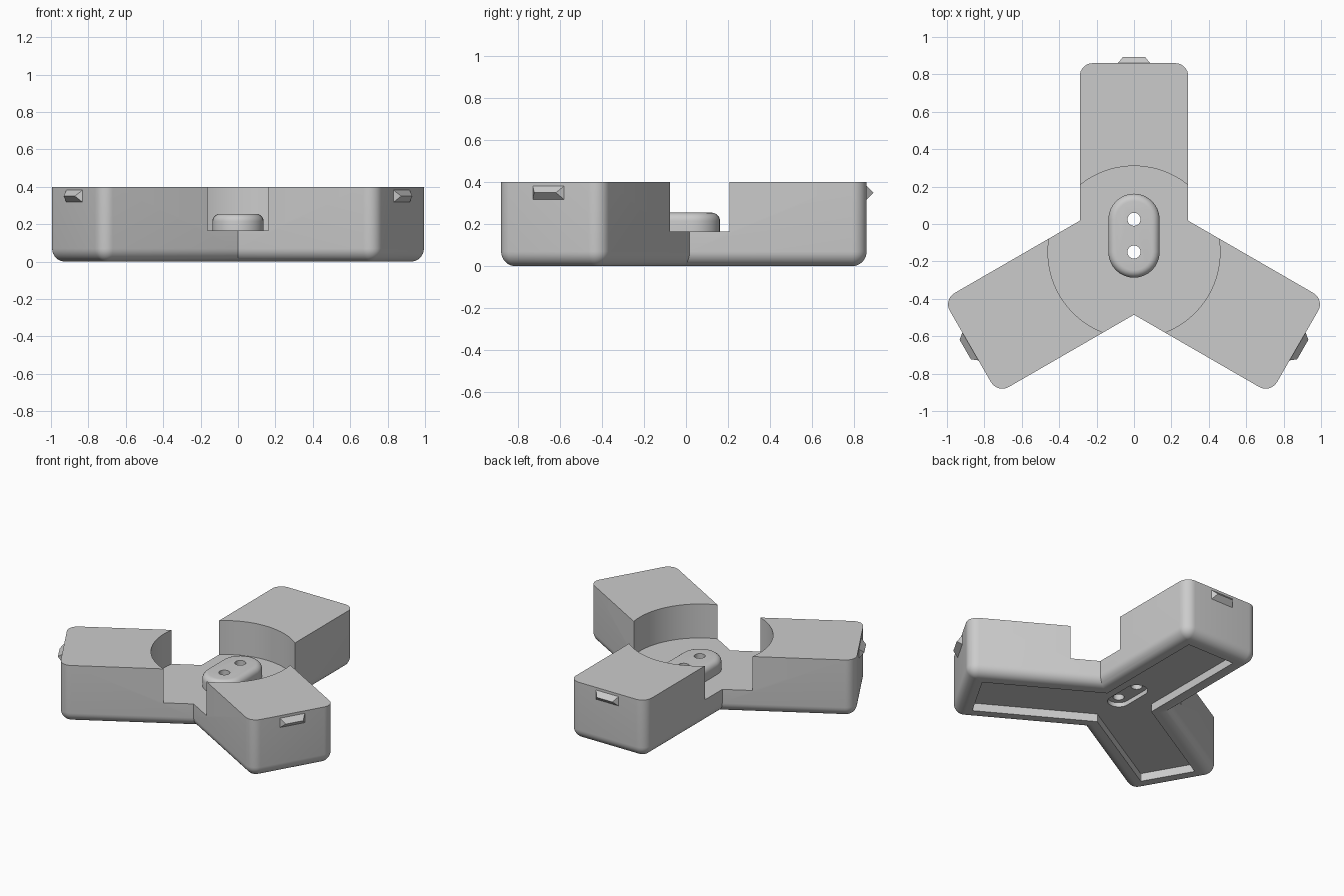
import bpy, bmesh, math
from mathutils import Matrix, Vector

if "Cube" in bpy.data.objects:
    bpy.data.objects.remove(bpy.data.objects["Cube"])

CY = -0.15            # hub centre on y
H, L, R = 0.29, 1.01, 0.07   # arm half width, arm length, fillet radius
TOP, FLOOR = 0.40, 0.165

grey = bpy.data.materials.new("light grey plastic")
grey.diffuse_color = (0.6, 0.6, 0.6, 1)
grey.use_nodes = True
grey.node_tree.nodes["Principled BSDF"].inputs["Base Color"].default_value = grey.diffuse_color


def tri_outline(h, l, r, n=8):
    """Three-armed outline with rounded arm ends, counter-clockwise."""
    pts = []
    for k in range(3):
        rot = Matrix.Rotation(math.radians(120 * k), 2)
        arm = [(h, h / math.sqrt(3))]
        for sx, a0 in ((1, 0), (-1, 90)):
            for i in range(n + 1):
                a = math.radians(a0 + 90 * i / n)
                arm.append((sx * (h - r) + r * math.cos(a), l - r + r * math.sin(a)))
        pts += [rot @ Vector(p) + Vector((0, CY)) for p in arm]
    return pts


def capsule_outline(r, y0, y1, n=16):
    """Slot outline between two end centres."""
    pts = []
    for yc, a0 in ((y1, 0), (y0, 180)):
        for i in range(n + 1):
            a = math.radians(a0 + 180 * i / n)
            pts.append((r * math.cos(a), yc + r * math.sin(a)))
    return pts


def loft(name, rings):
    """Join (outline, z) rings into a closed solid."""
    bm = bmesh.new()
    loops = [[bm.verts.new((p[0], p[1], z)) for p in pts] for pts, z in rings]
    for a, b in zip(loops, loops[1:]):
        for i in range(len(a)):
            j = (i + 1) % len(a)
            bm.faces.new((a[i], a[j], b[j], b[i]))
    bm.faces.new(loops[0][::-1])
    bm.faces.new(loops[-1])
    bmesh.ops.recalc_face_normals(bm, faces=bm.faces)
    me = bpy.data.meshes.new(name)
    bm.to_mesh(me)
    bm.free()
    ob = bpy.data.objects.new(name, me)
    bpy.context.collection.objects.link(ob)
    me.materials.append(grey)
    return ob


def circle(r, y, n):
    return [(r * math.cos(2 * math.pi * i / n), y + r * math.sin(2 * math.pi * i / n))
            for i in range(n)]


def activate(ob):
    bpy.ops.object.select_all(action='DESELECT')
    ob.select_set(True)
    bpy.context.view_layer.objects.active = ob


def cut(ob, cutters):
    activate(ob)
    for c in cutters:
        m = ob.modifiers.new("cut", 'BOOLEAN')
        m.operation, m.solver, m.object = 'DIFFERENCE', 'EXACT', c
        bpy.ops.object.modifier_apply(modifier=m.name)


def smooth(ob):
    activate(ob)
    bpy.ops.object.shade_smooth_by_angle(angle=math.radians(30))


# Body: underside recess, rounded lower edge, straight walls
rings = [(tri_outline(0.18, 0.90, 0.004), 0.055),
         (tri_outline(0.18, 0.90, 0.004), 0.0)]
for i in range(9):
    a = math.radians(90 * i / 8)
    d = R * (1 - math.sin(a))
    rings.append((tri_outline(H - d, L - d, max(R - d, 0.004)), R * (1 - math.cos(a))))
rings.append((tri_outline(H, L, R), TOP))
body = loft("three_arm_body", rings)

# Central post with a rounded top edge
Y0, Y1 = -0.15, 0.025
post_rings = [(capsule_outline(0.137, Y0, Y1), FLOOR - 0.01)]
for i in range(7):
    a = math.radians(90 * i / 6)
    post_rings.append((capsule_outline(0.137 - 0.04 * (1 - math.cos(a)), Y0, Y1),
                       0.215 + 0.04 * math.sin(a)))
post = loft("centre_post", post_rings)

# Cutters: round hub pocket, underside slot, two screw holes
hub = loft("hub_cutter", [(circle(0.46, CY, 96), FLOOR), (circle(0.46, CY, 96), 0.6)])
slot = loft("slot_cutter", [(capsule_outline(0.07, Y0, Y1), -0.1),
                            (capsule_outline(0.07, Y0, Y1), 0.085)])
holes = [loft("hole_cutter", [(circle(0.035, y, 32), -0.1), (circle(0.035, y, 32), 0.6)])
         for y in (Y0, Y1)]
cut(body, [hub, slot] + holes)
cut(post, holes)
for c in [hub, slot] + holes:
    bpy.data.objects.remove(c)
smooth(body)
smooth(post)

# Wedge-shaped latch on each arm end
for k in range(3):
    bm = bmesh.new()
    v = [bm.verts.new(p) for p in (
        (-0.09, L - 0.005, 0.313), (0.09, L - 0.005, 0.313),
        (0.09, L - 0.005, 0.387), (-0.09, L - 0.005, 0.387),
        (-0.06, L + 0.032, 0.35), (0.06, L + 0.032, 0.35))]
    for f in ((0, 1, 2, 3), (0, 4, 5, 1), (2, 5, 4, 3), (0, 3, 4), (1, 5, 2)):
        bm.faces.new([v[i] for i in f])
    bmesh.ops.recalc_face_normals(bm, faces=bm.faces)
    bm.transform(Matrix.Translation((0, CY, 0)) @ Matrix.Rotation(math.radians(120 * k), 4, 'Z'))
    me = bpy.data.meshes.new("arm_latch")
    bm.to_mesh(me)
    bm.free()
    me.materials.append(grey)
    bpy.context.collection.objects.link(bpy.data.objects.new("arm_latch", me))
